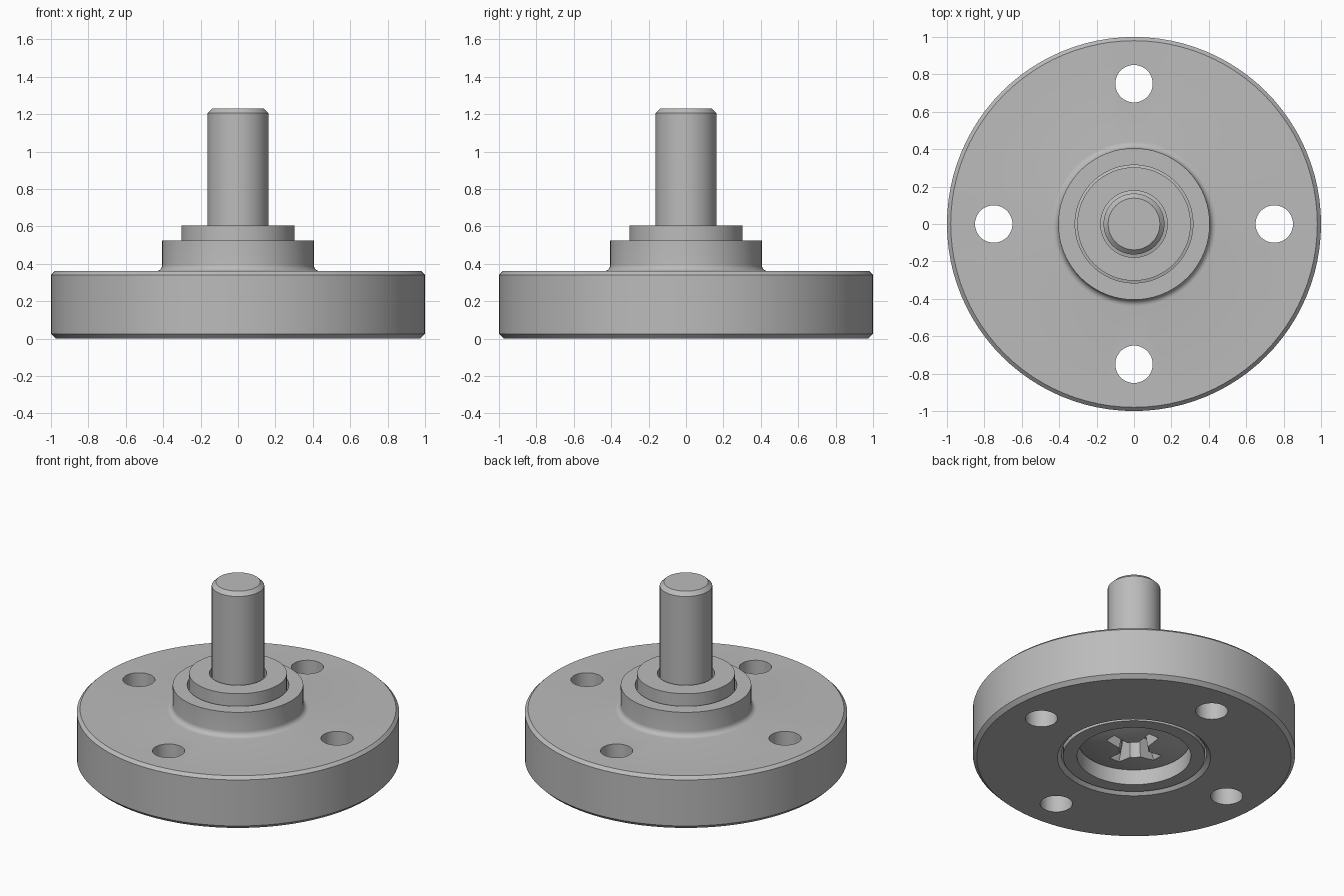
import bpy
import bmesh
import math
from mathutils import Matrix, Vector

SIDES = 96

cube = bpy.data.objects.get("Cube")
if cube:
    bpy.data.objects.remove(cube, do_unlink=True)

steel = bpy.data.materials.new("grey steel")
steel.use_nodes = True
grey = (0.50, 0.50, 0.50, 1)
steel.diffuse_color = grey
steel.node_tree.nodes["Principled BSDF"].inputs["Base Color"].default_value = grey


def make_object(name, bm):
    bmesh.ops.recalc_face_normals(bm, faces=bm.faces)
    mesh = bpy.data.meshes.new(name)
    bm.to_mesh(mesh)
    bm.free()
    mesh.materials.append(steel)
    obj = bpy.data.objects.new(name, mesh)
    bpy.context.collection.objects.link(obj)
    return obj


def lathe(name, profile, closed=True):
    """Turn an (r, z) profile round the z axis."""
    bm = bmesh.new()
    verts = [bm.verts.new((r, 0, z)) for r, z in profile]
    edges = [bm.edges.new(pair) for pair in zip(verts, verts[1:])]
    if closed:
        edges.append(bm.edges.new((verts[-1], verts[0])))
    bmesh.ops.spin(bm, geom=verts + edges, cent=(0, 0, 0), axis=(0, 0, 1),
                   angle=math.tau, steps=SIDES, use_merge=True)
    bmesh.ops.remove_doubles(bm, verts=bm.verts, dist=0.0001)
    return make_object(name, bm)


def tapered(name, sides, r_low, r_high, z_low, z_high, turn=0, stretch=(1, 1)):
    """Upright cone or tapered block used as a cutter."""
    bm = bmesh.new()
    place = (Matrix.Translation((0, 0, (z_low + z_high) / 2))
             @ Matrix.Diagonal((*stretch, 1, 1)) @ Matrix.Rotation(turn, 4, "Z"))
    bmesh.ops.create_cone(bm, cap_ends=True, segments=sides, radius1=r_low,
                          radius2=r_high, depth=z_high - z_low, matrix=place)
    return make_object(name, bm)


def cut(target, cutter):
    mod = target.modifiers.new("cut", "BOOLEAN")
    mod.operation = "DIFFERENCE"
    mod.solver = "EXACT"
    mod.object = cutter
    bpy.context.view_layer.objects.active = target
    bpy.ops.object.modifier_apply(modifier=mod.name)
    bpy.data.objects.remove(cutter, do_unlink=True)


def smooth(obj):
    bpy.ops.object.select_all(action="DESELECT")
    obj.select_set(True)
    bpy.context.view_layer.objects.active = obj
    bpy.ops.object.shade_smooth_by_angle(angle=math.radians(25))


# Flange disc with raised hub, root fillet and counterbored centre
fillet = 0.035
root = [(0.405 + fillet * (1 - math.sin(a)), 0.36 + fillet * (1 - math.cos(a)))
        for a in (math.radians(15 * i) for i in range(7))]
flange = lathe("flange", [
    (0.45, 0.025), (0.475, 0), (0.975, 0), (1, 0.025), (1, 0.34), (0.98, 0.36),
    *root, (0.405, 0.525), (0.315, 0.525), (0.315, 0.2), (0.45, 0.2)])

# Four bolt holes
for i in range(4):
    hole = tapered("bolt_hole_cutter", 48, 0.1, 0.1, -0.2, 0.6)
    hole.data.transform(Matrix.Translation(
        Matrix.Rotation(i * math.pi / 2, 3, "Z") @ Vector((0.75, 0, 0))))
    cut(flange, hole)

# Stepped sleeve that carries the screw
sleeve = lathe("sleeve", [
    (0.353, 0.01), (0.44, 0.01), (0.44, 0.195), (0.303, 0.195),
    (0.303, 0.605), (0.178, 0.605), (0.178, 0.24), (0.353, 0.24 - 0.05)])

# Screw with domed head and chamfered shaft end
dome = [(0.345 * i / 8, 0.05 + 0.06 * (i / 8) ** 2) for i in range(9)]
screw = lathe("screw", dome + [
    (0.345, 0.185), (0.163, 0.235), (0.163, 1.205), (0.138, 1.23), (0, 1.23)],
    closed=False)

# Cross recess in the screw head
quarter = math.pi / 4
diag = math.sqrt(2)
cut(screw, tapered("arm_cutter", 4, 0.22 * diag, 0.14 * diag, 0, 0.19,
                   quarter, (1, 0.2)))
cut(screw, tapered("arm_cutter", 4, 0.22 * diag, 0.14 * diag, 0, 0.19,
                   quarter, (0.2, 1)))
cut(screw, tapered("centre_cutter", 32, 0.1, 0.075, 0, 0.2))

for part in (flange, sleeve, screw):
    smooth(part)
